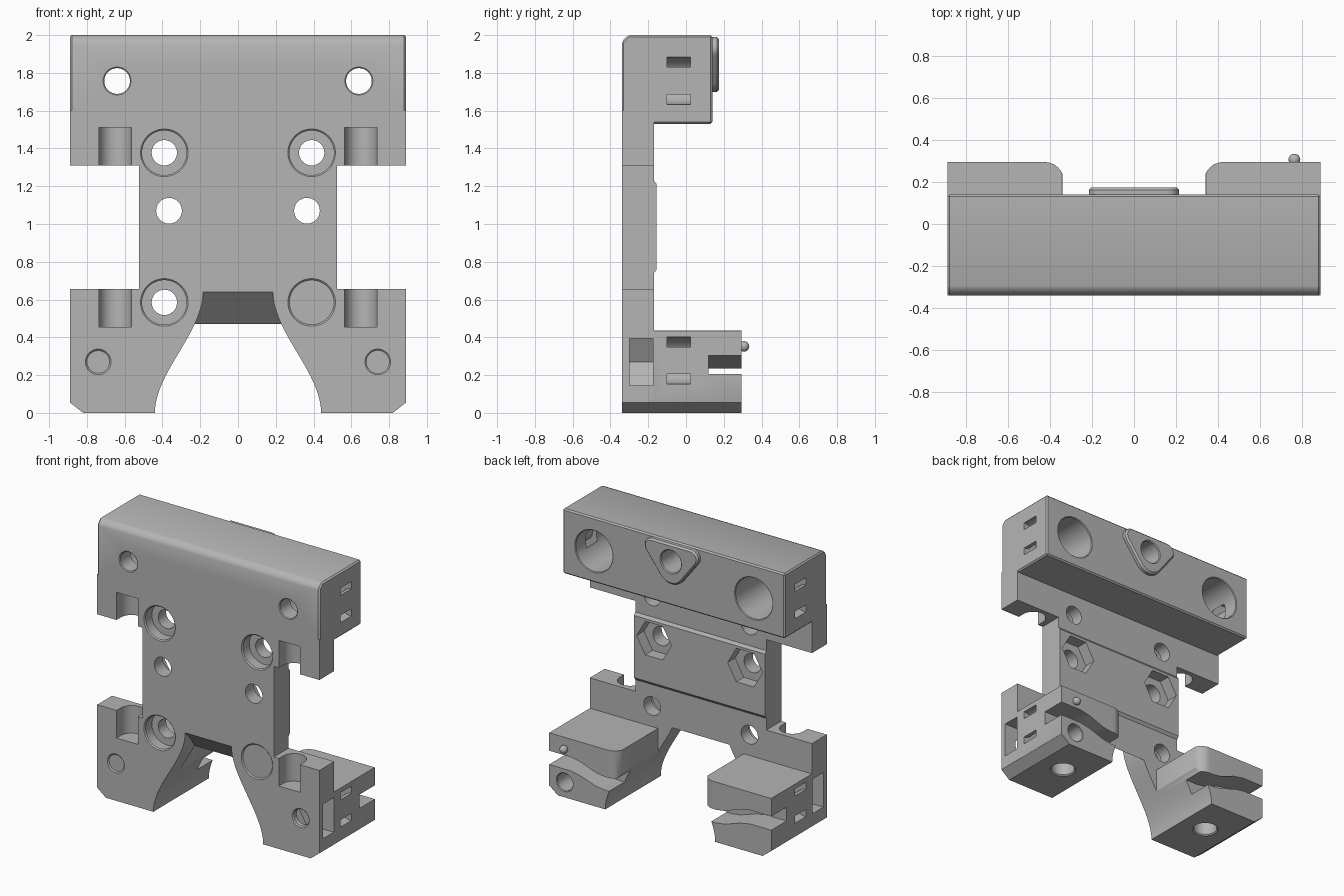
import bpy, bmesh, math
from mathutils import Vector

cube = bpy.data.objects.get("Cube")
if cube:
    bpy.data.objects.remove(cube, do_unlink=True)

grey = bpy.data.materials.new("plain_grey")
grey.use_nodes = True
grey.diffuse_color = (0.46, 0.46, 0.46, 1)
grey.node_tree.nodes["Principled BSDF"].inputs["Base Color"].default_value = (0.46, 0.46, 0.46, 1)

FRONT, PLATE_BACK, FOOT_BACK, BLOCK_BACK, SIDE = -0.34, -0.17, 0.295, 0.14, 0.89
AXES = {"x": lambda u, v, t: (t, u, v), "y": lambda u, v, t: (u, t, v), "z": lambda u, v, t: (u, v, t)}


def prism(name, axis, pts, a, b, end_pts=None):
    """Extrude an outline along an axis from a to b, optionally to another outline."""
    bm = bmesh.new()
    place = AXES[axis]
    lo = [bm.verts.new(place(u, v, a)) for u, v in pts]
    hi = [bm.verts.new(place(u, v, b)) for u, v in (end_pts or pts)]
    n = len(pts)
    bm.faces.new(lo)
    bm.faces.new(hi[::-1])
    for i in range(n):
        bm.faces.new((lo[i], hi[i], hi[(i + 1) % n], lo[(i + 1) % n]))
    bmesh.ops.recalc_face_normals(bm, faces=bm.faces)
    mesh = bpy.data.meshes.new(name)
    bm.to_mesh(mesh)
    bm.free()
    ob = bpy.data.objects.new(name, mesh)
    bpy.context.collection.objects.link(ob)
    mesh.materials.append(grey)
    return ob


def arc(cu, cv, r, start=0, end=360, n=48):
    steps = n if end - start == 360 else n + 1
    angles = [math.radians(start + (end - start) * i / n) for i in range(steps)]
    return [(cu + r * math.cos(t), cv + r * math.sin(t)) for t in angles]


def rect(u0, u1, v0, v1):
    return [(u0, v0), (u1, v0), (u1, v1), (u0, v1)]


def mirrored(pts, s):
    return [(s * u, v) for u, v in pts]


def apply_modifier(ob, mod):
    bpy.context.view_layer.objects.active = ob
    bpy.ops.object.modifier_apply(modifier=mod.name)


def combine(ob, other, op="DIFFERENCE"):
    mod = ob.modifiers.new("combine", "BOOLEAN")
    mod.operation, mod.solver, mod.object = op, "EXACT", other
    apply_modifier(ob, mod)
    bpy.data.objects.remove(other, do_unlink=True)


def bevel(ob, width, segments=1):
    mod = ob.modifiers.new("edge", "BEVEL")
    mod.width, mod.segments, mod.limit_method = width, segments, "ANGLE"
    mod.angle_limit = math.radians(40)
    apply_modifier(ob, mod)


def bore(ob, axis, u, v, r, a, b, lip=0.0):
    """Cut a round hole from mouth a to end b, with a chamfered mouth."""
    combine(ob, prism("bore_cutter", axis, arc(u, v, r), a, b))
    if lip:
        d = math.copysign(lip, b - a)
        combine(ob, prism("lip_cutter", axis, arc(u, v, r + 2 * lip), a - d, a + d, arc(u, v, r)))


# Front plate with a waist and a flared arch between the feet
def arch_x(z):
    t = z / 0.64
    return 0.44 - 0.255 * t * t * (3 - 2 * t)


half = [(arch_x(0.64 * i / 20), 0.64 * i / 20) for i in range(20, -1, -1)]
half += [(0.82, 0), (SIDE, 0.055), (SIDE, 0.655), (0.525, 0.655),
         (0.525, 1.31), (SIDE, 1.31), (SIDE, 1.6)]
body = prism("carriage_body", "y", half + mirrored(half, -1)[::-1], FRONT, PLATE_BACK)

# Sloped underside above the arch
combine(body, prism("arch_bridge", "x", [(FRONT, 0.64), (PLATE_BACK, 0.47), (PLATE_BACK, 0.7), (FRONT, 0.7)],
                    -0.23, 0.23), "UNION")

# Raised pad across the back of the waist
combine(body, prism("back_pad", "x", [(-0.25, 0.74), (PLATE_BACK, 0.74), (-0.155, 0.76),
                                      (-0.155, 1.21), (PLATE_BACK, 1.23), (-0.25, 1.23)],
                    -0.525, 0.525), "UNION")

# Top block with a chamfered front edge
top = prism("top_block", "x", [(FRONT, 1.53), (BLOCK_BACK, 1.53), (BLOCK_BACK, 2),
                               (-0.305, 2), (FRONT, 1.965)], -SIDE, SIDE)
bevel(top, 0.01)
combine(body, top, "UNION")

# Feet: flared inner wall, rounded inner back corner, winding clamp slot
wall = [(arch_x(0.27 * i / 12), 0.27 * i / 12) for i in range(12, -1, -1)]
foot_outline = wall + [(0.82, 0), (SIDE, 0.055), (SIDE, 0.435), (wall[0][0], 0.435)]
plan = [(1, -0.5), (1, FOOT_BACK)] + arc(0.425, FOOT_BACK - 0.09, 0.09, 90, 180, 12) + [(0.335, -0.5)]
slot = [(1, 0.205), (0.72, 0.205), (0.64, 0.19), (0.52, 0.15), (0.45, 0.14), (0.2, 0.14),
        (0.2, 0.235), (0.45, 0.235), (0.52, 0.245), (0.64, 0.29), (0.72, 0.305), (1, 0.305)]
for s in (1, -1):
    foot = prism("foot", "y", mirrored(foot_outline, s), -0.25, FOOT_BACK)
    combine(foot, prism("foot_plan", "z", mirrored(plan, s), -0.5, 1), "INTERSECT")
    bevel(foot, 0.01)
    combine(foot, prism("slot_cutter", "y", mirrored(slot, s), 0.12, 0.5))
    combine(body, foot, "UNION")

# Holes and pockets on both sides
for s in (1, -1):
    # bearing bores in the top block
    bore(body, "y", s * 0.64, 1.757, 0.068, FRONT, 0.2, 0.006)
    bore(body, "y", s * 0.64, 1.757, 0.148, BLOCK_BACK, -0.22, 0.005)
    # counterbored screw holes
    for z in (1.377, 0.585):
        bore(body, "y", s * 0.39, z, 0.118, FRONT, -0.26, 0.008)
        bore(body, "y", s * 0.39, z, 0.067, -0.3, 0)
    # waist holes with hexagonal nut pockets behind
    bore(body, "y", s * 0.365, 1.07, 0.068, -0.4, 0)
    combine(body, prism("nut_cutter", "y", arc(s * 0.365, 1.07, 0.14, n=6), -0.24, 0))
    # upright round channels in the plate edges
    for z in (1.31, 0.455):
        combine(body, prism("channel_cutter", "z", arc(s * 0.65, -0.29, 0.085), z - (z > 1) * 0.1,
                            z + 0.2 + (z < 1) * 0.1))
        combine(body, prism("mouth_cutter", "y", rect(s * 0.65 - 0.085, s * 0.65 + 0.085, z - (z > 1) * 0.1,
                                                      z + 0.2 + (z < 1) * 0.1), -0.4, -0.29))
    # foot screw hole with a side nut slot, and a bore from below
    bore(body, "y", s * 0.74, 0.27, 0.06, FRONT, -0.1, 0.008)
    trap = [(1, 0.145), (0.668, 0.145), (0.596, 0.27), (0.668, 0.395), (1, 0.395)]
    combine(body, prism("trap_cutter", "y", mirrored(trap, s), -0.3, -0.175))
    bore(body, "z", s * 0.63, 0.0, 0.08, 0, 0.33, 0.008)
    # curved tie channels in the sides
    for z in (1.758, 0.277):
        ring = arc(s * SIDE, z, 0.125)
        tie = prism("tie_cutter", "y", ring, -0.1, 0.025)
        combine(tie, prism("tie_core", "y", arc(s * SIDE, z, 0.072), -0.2, 0.2))
        combine(body, tie)

# Single hole in the back of one foot
bore(body, "y", 0.765, 0.11, 0.062, FOOT_BACK, 0.1, 0.005)

# Rounded triangular boss on the top block
outline = (arc(0.155, 1.93, 0.06, -37, 90, 14) + arc(-0.155, 1.93, 0.06, 90, 217, 14)
           + arc(0, 1.81, 0.11, 217, 323, 16))
boss = prism("sensor_boss", "y", outline, 0.1, 0.175)
bevel(boss, 0.012)
combine(body, boss, "UNION")
bore(body, "y", 0, 1.865, 0.08, 0.175, -0.1, 0.006)

# Small round pin on the back of one foot
bpy.ops.mesh.primitive_uv_sphere_add(segments=24, ring_count=16, radius=0.028, location=(0.765, 0.307, 0.352))
pin = bpy.context.object
pin.name = "locating_pin"
pin.data.materials.append(grey)

# Smooth curved walls, keep hard edges
for ob in (body, pin):
    bpy.ops.object.select_all(action="DESELECT")
    ob.select_set(True)
    bpy.context.view_layer.objects.active = ob
    bpy.ops.object.shade_smooth_by_angle(angle=math.radians(28))
